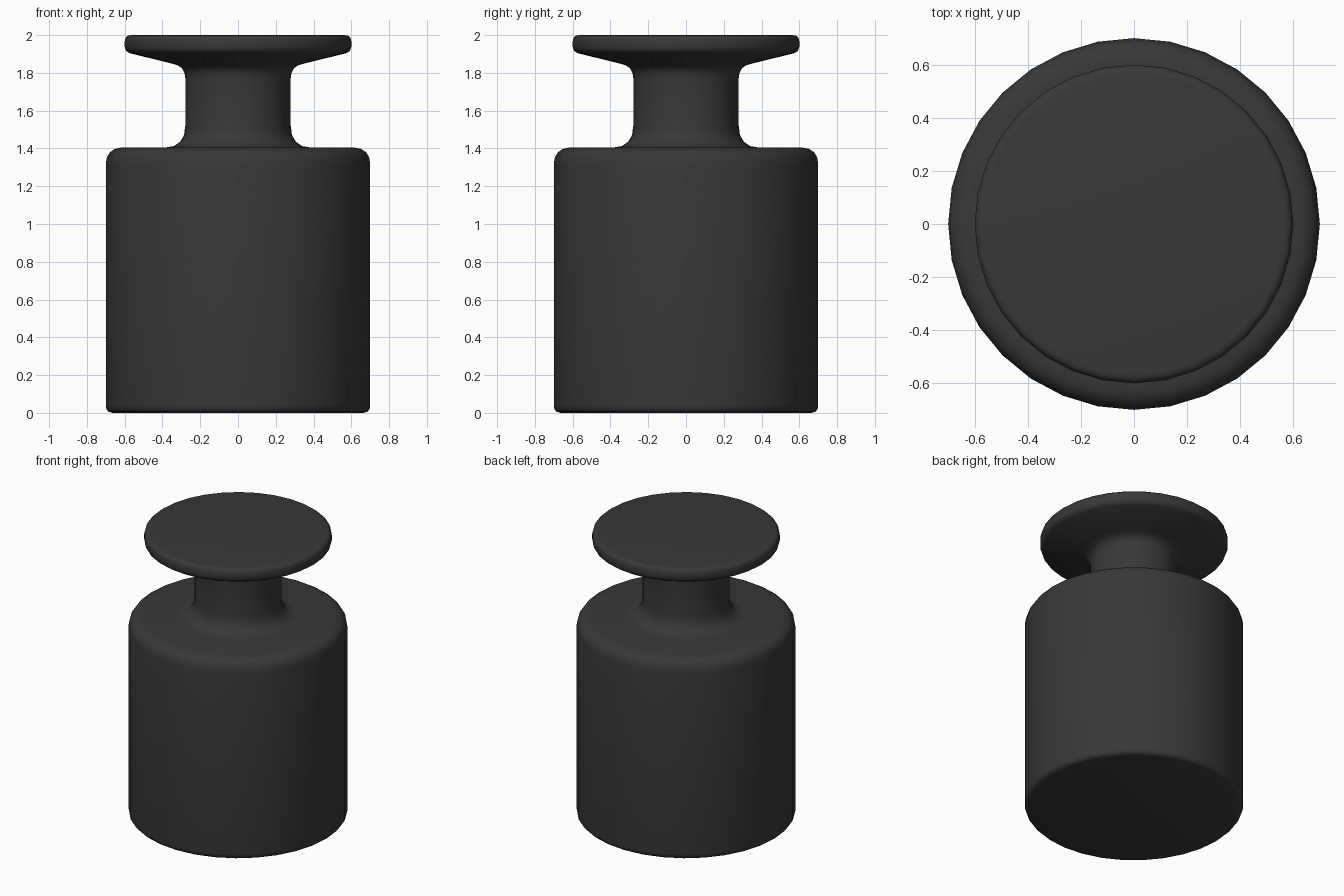
import bpy, bmesh, math

if "Cube" in bpy.data.objects:
    bpy.data.objects.remove(bpy.data.objects["Cube"])

SEGMENTS = 32

# Half profile (radius, height) from the base centre to the knob centre
profile = [
    (0, 0), (0.665, 0), (0.685, 0.006), (0.697, 0.02), (0.70, 0.04),      # base edge
    (0.70, 1.32), (0.694, 1.355), (0.677, 1.381), (0.65, 1.398), (0.615, 1.405),  # shoulder
    (0.385, 1.405), (0.34, 1.412), (0.307, 1.435), (0.286, 1.47), (0.279, 1.52),  # lower neck fillet
    (0.279, 1.77), (0.283, 1.80), (0.297, 1.825), (0.318, 1.84), (0.35, 1.849),   # upper neck fillet
    (0.575, 1.905), (0.593, 1.917), (0.60, 1.937),                        # knob underside
    (0.60, 1.968), (0.595, 1.987), (0.583, 1.997), (0.565, 2.0), (0, 2.0),        # knob rim and top
]


def lathe(name, points, segments):
    bm = bmesh.new()
    verts = [bm.verts.new((r, 0, z)) for r, z in points]
    edges = [bm.edges.new(pair) for pair in zip(verts, verts[1:])]
    bmesh.ops.spin(bm, geom=verts + edges, cent=(0, 0, 0), axis=(0, 0, 1),
                   angle=math.tau, steps=segments, use_merge=True)
    bmesh.ops.remove_doubles(bm, verts=bm.verts, dist=1e-4)
    bmesh.ops.recalc_face_normals(bm, faces=bm.faces)
    mesh = bpy.data.meshes.new(name)
    bm.to_mesh(mesh)
    bm.free()
    obj = bpy.data.objects.new(name, mesh)
    bpy.context.collection.objects.link(obj)
    return obj


# Knobbed weight turned in one piece
weight = lathe("knobbed_weight", profile, SEGMENTS)
metal = bpy.data.materials.new("dark_metal")
metal.diffuse_color = (0.04, 0.04, 0.04, 1)
metal.use_nodes = True
metal.node_tree.nodes["Principled BSDF"].inputs["Base Color"].default_value = metal.diffuse_color
weight.data.materials.append(metal)

bpy.context.view_layer.objects.active = weight
weight.select_set(True)
bpy.ops.object.shade_smooth_by_angle(angle=math.radians(50))
